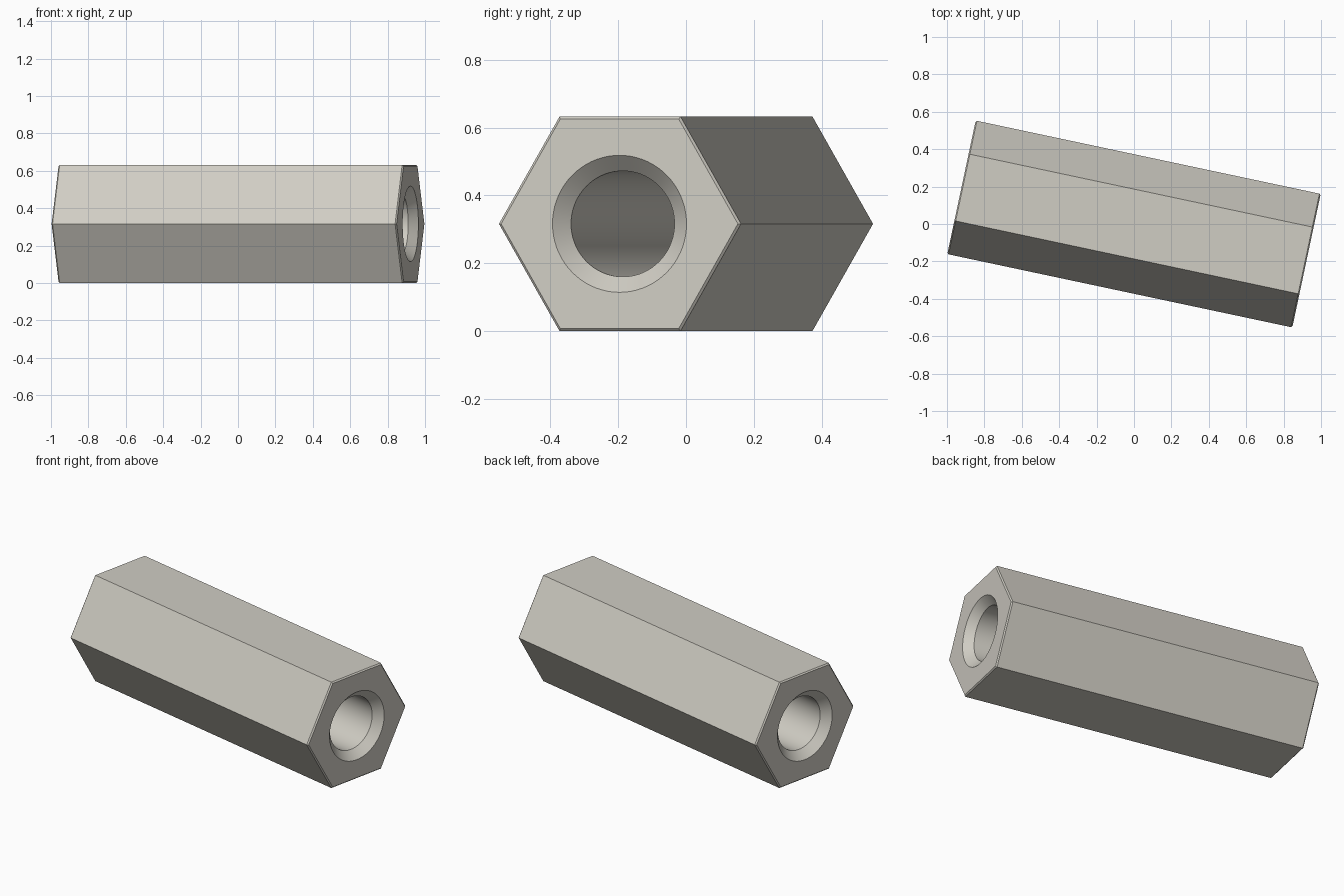
import bpy, bmesh
from math import pi, cos, sin, radians

cube = bpy.data.objects.get("Cube")
if cube:
    bpy.data.objects.remove(cube)

LENGTH, FLATS = 1.886, 0.632          # hex bar length and height across flats
CHAMFER = 0.007                       # outer end chamfer
BORE, SINK, SINK_DEPTH = 0.156, 0.202, 0.046
ARC = 12                              # bore segments per hex corner
HALF, RADIUS = LENGTH / 2, FLATS / 2 / cos(pi / 6)

bm = bmesh.new()


def ring(x, radius, count, start=0.0):
    """Closed ring of vertices around the x axis."""
    angles = [start + 2 * pi * i / count for i in range(count)]
    return [bm.verts.new((x, radius * cos(a), radius * sin(a))) for a in angles]


def skin(a, b):
    """Quads between two rings of equal size."""
    n = len(a)
    for i in range(n):
        j = (i + 1) % n
        bm.faces.new((a[i], a[j], b[j], b[i]))


def end_face(outer, inner):
    """Flat face between the hexagon and the round countersink."""
    n = len(inner)
    for k in range(6):
        for s in range(ARC):
            i = k * ARC + s
            bm.faces.new((outer[k], inner[i], inner[(i + 1) % n]))
        bm.faces.new((outer[k], inner[(k + 1) * ARC % n], outer[(k + 1) % 6]))


# Both ends: chamfered hexagon, countersink and bore mouth
body_rings, bore_rings = [], []
for side in (-1, 1):
    body = ring(side * (HALF - CHAMFER), RADIUS, 6)
    rim = ring(side * HALF, RADIUS - CHAMFER / cos(pi / 6), 6)
    sink = ring(side * HALF, SINK, 6 * ARC, -pi / 6)
    bore = ring(side * (HALF - SINK_DEPTH), BORE, 6 * ARC, -pi / 6)
    skin(body, rim)
    end_face(rim, sink)
    skin(sink, bore)
    body_rings.append(body)
    bore_rings.append(bore)

# Hex sides and through bore
skin(*body_rings)
skin(*bore_rings)
bmesh.ops.recalc_face_normals(bm, faces=bm.faces)

mesh = bpy.data.meshes.new("hex_standoff")
bm.to_mesh(mesh)
bm.free()
standoff = bpy.data.objects.new("hex_standoff", mesh)
bpy.context.collection.objects.link(standoff)
standoff.location.z = FLATS / 2
standoff.rotation_euler.z = radians(-12)

# Warm grey metal
metal = bpy.data.materials.new("warm_grey")
metal.use_nodes = True
colour = (0.63, 0.61, 0.55, 1)
metal.diffuse_color = colour
metal.node_tree.nodes["Principled BSDF"].inputs["Base Color"].default_value = colour
mesh.materials.append(metal)

bpy.ops.object.select_all(action="DESELECT")
standoff.select_set(True)
bpy.context.view_layer.objects.active = standoff
bpy.ops.object.shade_smooth_by_angle(angle=radians(30))
